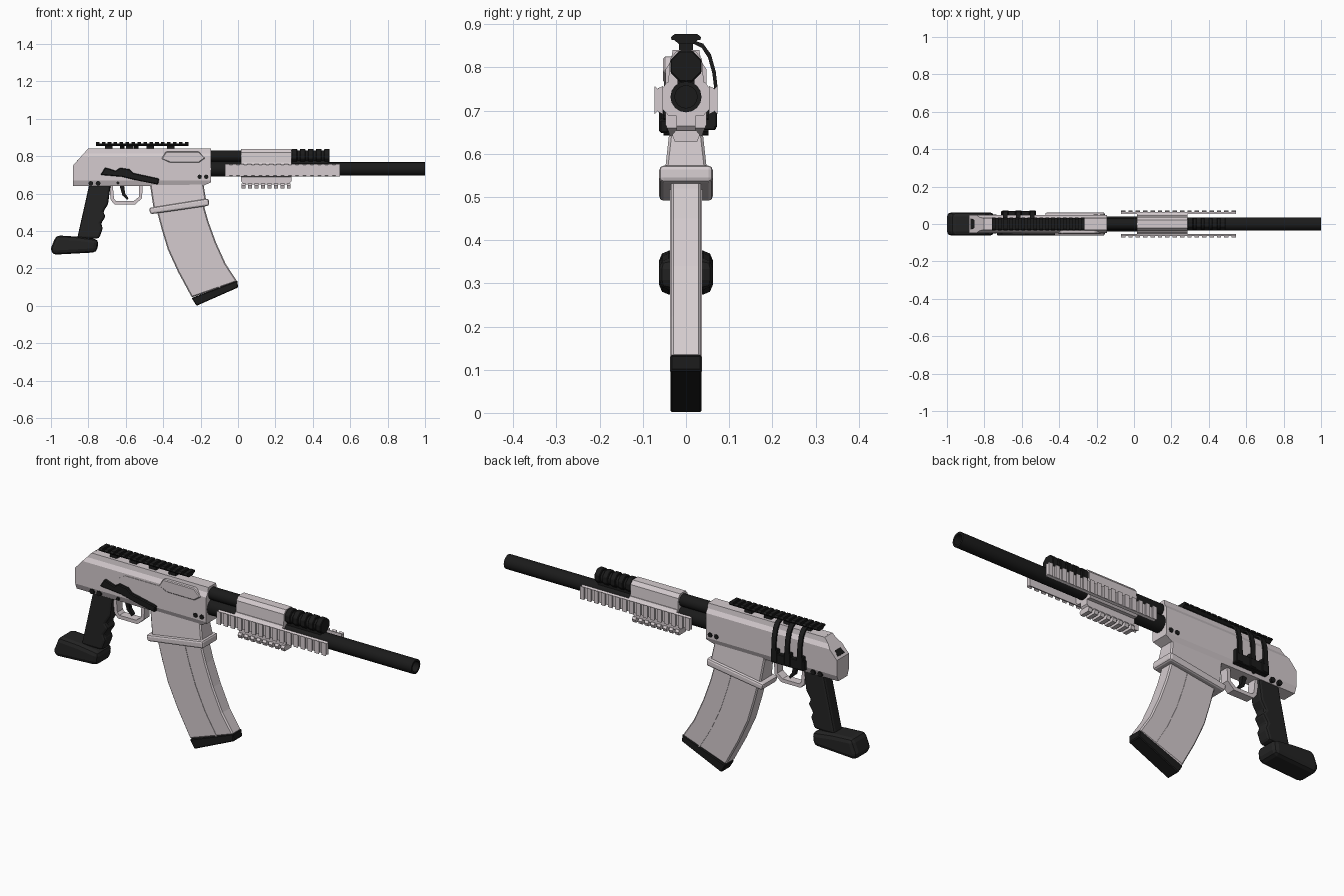
import bpy, bmesh, math
from mathutils import Vector


def material(name, rgb):
    m = bpy.data.materials.new(name)
    m.diffuse_color = (*rgb, 1)
    return m


LIGHT = material("pale_grey", (0.66, 0.60, 0.62))
BLACK = material("black", (0.011, 0.011, 0.011))
CHARCOAL = material("charcoal", (0.017, 0.017, 0.017))


def build(name, lofts, mat, bevel=0, segments=1):
    """One object from a list of lofts; each loft is a list of 3D rings, capped at both ends."""
    bm = bmesh.new()
    for rings in lofts:
        rows = [[bm.verts.new(p) for p in r] for r in rings]
        n = len(rows[0])
        for a, b in zip(rows, rows[1:]):
            for i in range(n):
                bm.faces.new((a[i], a[(i + 1) % n], b[(i + 1) % n], b[i]))
        bm.faces.new(rows[0])
        bm.faces.new(rows[-1])
    bmesh.ops.recalc_face_normals(bm, faces=bm.faces)
    me = bpy.data.meshes.new(name)
    bm.to_mesh(me)
    bm.free()
    ob = bpy.data.objects.new(name, me)
    bpy.context.collection.objects.link(ob)
    me.materials.append(mat)
    if bevel:
        mod = ob.modifiers.new("bevel", 'BEVEL')
        mod.width, mod.segments, mod.limit_method = bevel, segments, 'ANGLE'
        mod.angle_limit = math.radians(40)
    return ob


def side(pts, y0, y1):
    """Side profile (x, z) extruded across y."""
    return [[(x, y, z) for x, z in pts] for y in (y0, y1)]


def along(sec, x0, x1):
    """Cross-section (y, z) extruded along x."""
    return [[(x, y, z) for y, z in sec] for x in (x0, x1)]


def box(x0, x1, y0, y1, z0, z1):
    return along([(y0, z0), (y1, z0), (y1, z1), (y0, z1)], x0, x1)


def sym(half):
    """Mirror a half section (y, z) to a closed one."""
    return half + [(-y, z) for y, z in reversed(half)]


def lathe(profile, zc, n, turn=0):
    """Rings of (x, r) about an axis along x."""
    return [[(x, r * math.cos(turn + math.tau * i / n), zc + r * math.sin(turn + math.tau * i / n))
             for i in range(n)] for x, r in profile]


def smooth(ob):
    bpy.ops.object.select_all(action='DESELECT')
    ob.select_set(True)
    bpy.context.view_layer.objects.active = ob
    bpy.ops.object.shade_smooth_by_angle(angle=math.radians(35))


def teeth(sec, x0, x1, n):
    pitch = (x1 - x0) / (n - 0.4)
    return [along(sec, x0 + i * pitch, x0 + (i + 0.6) * pitch) for i in range(n)]


# receiver: chamfered box with sloped rear and front lower corner cut away
rec = build("receiver", [along(sym([(0.031, 0.84), (0.035, 0.815), (0.048, 0.795),
                                    (0.048, 0.67), (0.036, 0.64)]), -0.882, -0.145)], LIGHT)
bm = bmesh.new()
bm.from_mesh(rec.data)
for co, no in (((-0.882, 0, 0.75), (-0.09, 0, 0.08)), ((-0.19, 0, 0.64), (0.02, 0, -0.045))):
    bmesh.ops.bisect_plane(bm, geom=bm.verts[:] + bm.edges[:] + bm.faces[:],
                           plane_co=co, plane_no=Vector(no), clear_outer=True)
    bmesh.ops.holes_fill(bm, edges=[e for e in bm.edges if e.is_boundary])
bmesh.ops.recalc_face_normals(bm, faces=bm.faces)
bm.to_mesh(rec.data)
bm.free()

# dark triangle on the rear slope
tri = [(-0.874, -0.03, 0.760), (-0.874, 0.03, 0.760), (-0.798, 0, 0.842)]
build("rear_slope_inset", [[tri, [(x + 0.008, y, z - 0.008) for x, y, z in tri]]], BLACK)

# raised covers on the right-hand receiver side
build("port_cover", [side([(-0.41, 0.785), (-0.385, 0.825), (-0.21, 0.825), (-0.175, 0.79),
                           (-0.21, 0.765), (-0.36, 0.765)], -0.053, -0.03)], LIGHT, 0.004)
build("side_plate", [side([(-0.65, 0.755), (-0.6, 0.785), (-0.4, 0.785), (-0.37, 0.765)],
                          -0.0505, -0.04)], LIGHT)

# magazine well and its slanted collar
build("magazine_well", [[[(-0.473, -0.037, 0.665), (-0.187, -0.037, 0.665), (-0.187, 0.037, 0.665), (-0.473, 0.037, 0.665)],
                         [(-0.45, -0.05, 0.51), (-0.168, -0.05, 0.55), (-0.168, 0.05, 0.55), (-0.45, 0.05, 0.51)]]], LIGHT, 0.006)
build("well_collar", [side([(-0.477, 0.523), (-0.157, 0.574), (-0.155, 0.535), (-0.468, 0.49)],
                           -0.062, 0.062)], LIGHT, 0.010, 2)

# curved magazine with raised rib and dark base
left = [(-0.45, 0.55), (-0.432, 0.50), (-0.408, 0.41), (-0.375, 0.30), (-0.32, 0.18), (-0.247, 0.045)]
right = [(-0.19, 0.58), (-0.178, 0.52), (-0.158, 0.45), (-0.118, 0.34), (-0.066, 0.225), (-0.004, 0.13)]


def mix(t):
    return [(a[0] + (b[0] - a[0]) * t, a[1] + (b[1] - a[1]) * t) for a, b in zip(left, right)]


build("magazine", [side(left + right[::-1], -0.035, 0.035)], LIGHT, 0.006)
build("magazine_rib", [side(mix(0.60) + mix(0.63)[::-1], -0.037, 0.037)], LIGHT)
build("magazine_base", [side([(-0.248, 0.042), (-0.003, 0.135), (0.0, 0.098), (-0.222, 0.0)],
                             -0.036, 0.036)], BLACK, 0.004)

# grip with finger grooves and flared foot
build("grip", [side([(-0.795, 0.65), (-0.68, 0.65), (-0.69, 0.58), (-0.695, 0.543), (-0.722, 0.50),
                     (-0.706, 0.48), (-0.733, 0.44), (-0.722, 0.415), (-0.743, 0.36),
                     (-0.86, 0.36)], -0.034, 0.034)], CHARCOAL, 0.012, 2)
build("grip_foot", [side([(-0.973, 0.377), (-0.86, 0.37), (-0.745, 0.355), (-0.754, 0.286),
                          (-0.995, 0.273), (-1.0, 0.308)], -0.062, 0.062)], CHARCOAL, 0.022, 2)

# trigger and guard loop
build("trigger_guard", [side([(-0.69, 0.65), (-0.68, 0.565), (-0.66, 0.542), (-0.55, 0.542), (-0.513, 0.575),
                              (-0.51, 0.65), (-0.528, 0.65), (-0.53, 0.582), (-0.558, 0.56), (-0.652, 0.56),
                              (-0.663, 0.572), (-0.67, 0.65)], -0.022, 0.022)], LIGHT)
build("trigger", [side([(-0.635, 0.65), (-0.61, 0.65), (-0.603, 0.60), (-0.585, 0.575),
                        (-0.592, 0.567), (-0.618, 0.59)], -0.010, 0.010)], BLACK)

# side lever on the front-facing side
build("side_lever", [side([(-0.735, 0.70), (-0.71, 0.74), (-0.655, 0.722), (-0.63, 0.738), (-0.58, 0.73),
                           (-0.56, 0.71), (-0.422, 0.68), (-0.428, 0.648), (-0.53, 0.668),
                           (-0.62, 0.69)], -0.062, -0.04)], BLACK, 0.004)

# bolts on both sides
bolts = []
for x, z, r in ((-0.787, 0.655, 0.013), (-0.748, 0.655, 0.013), (-0.642, 0.657, 0.008),
                (-0.205, 0.69, 0.012), (-0.17, 0.69, 0.012)):
    ring = [(x + r * math.cos(math.tau * i / 8), z + r * math.sin(math.tau * i / 8)) for i in range(8)]
    bolts.append(side(ring, -0.052, 0.052))
build("bolts", bolts, BLACK)

# barrel with a bored muzzle
smooth(build("barrel", [lathe([(-0.15, 0.036), (1.0, 0.036), (1.0, 0.026), (0.9, 0.026)], 0.732, 16)], BLACK))
smooth(build("barrel_sleeve", [lathe([(-0.15, 0.041), (0.02, 0.041)], 0.732, 16)], BLACK))

# gas tube, pale cover and ribbed block
q = math.pi / 8
smooth(build("gas_tube", [lathe([(-0.15, 0.031), (0.49, 0.031)], 0.800, 16)], BLACK))
build("tube_cover", [along(sym([(0.022, 0.838), (0.037, 0.82), (0.042, 0.755)]), 0.017, 0.285)], LIGHT)
build("gas_block_ribs", [lathe([(x, 0.039), (x + 0.03, 0.039)], 0.803, 8, q)
                         for x in [0.287 + 0.0433 * i for i in range(5)]], BLACK, 0.003)
build("gas_block_saddle", [box(0.29, 0.48, -0.02, 0.02, 0.75, 0.79)], BLACK)

# lower handguard and the three pale toothed rails
build("handguard", [along(sym([(0.045, 0.765), (0.056, 0.75), (0.056, 0.705), (0.04, 0.688)]),
                          0.017, 0.285)], LIGHT)
for name, s in (("front_side_rail", -1), ("back_side_rail", 1)):
    core = [(s * 0.053, 0.692), (s * 0.065, 0.697), (s * 0.065, 0.752), (s * 0.053, 0.757)]
    tooth = [(s * 0.064, 0.700), (s * 0.073, 0.692), (s * 0.073, 0.757), (s * 0.064, 0.749)]
    build(name, [along(core, -0.07, 0.545)] + teeth(tooth, -0.07, 0.545, 16), LIGHT)
build("lower_rail", [side([(0.017, 0.70), (0.285, 0.70), (0.285, 0.665), (0.27, 0.648), (0.032, 0.648),
                           (0.017, 0.665)], -0.022, 0.022),
                     *teeth(sym([(0.024, 0.654), (0.032, 0.644), (0.026, 0.628)]), 0.02, 0.282, 8)], LIGHT)

# top rail on small feet
build("top_rail", [along(sym([(0.033, 0.868), (0.016, 0.854)]), -0.76, -0.265)]
      + teeth(sym([(0.027, 0.877), (0.035, 0.870), (0.033, 0.864)]), -0.76, -0.265, 16)
      + [box(x, x + 0.04, -0.016, 0.016, 0.835, 0.858) for x in (-0.71, -0.60, -0.49, -0.38)], BLACK)

# back side plate held by three curved straps from the top rail
strap = [(0.015, 0.864), (0.04, 0.855), (0.058, 0.83), (0.069, 0.79), (0.073, 0.755), (0.073, 0.70),
         (0.065, 0.70), (0.065, 0.755), (0.061, 0.787), (0.051, 0.823), (0.036, 0.846), (0.015, 0.856)]
build("straps", [along(strap, x, x + 0.024) for x in (-0.70, -0.63, -0.555)], BLACK)
build("strap_plate", [box(-0.71, -0.525, 0.04, 0.069, 0.655, 0.705)]
      + [box(x, x + 0.036, 0.04, 0.072, 0.66, 0.725) for x in (-0.706, -0.636, -0.561)], BLACK, 0.003)
